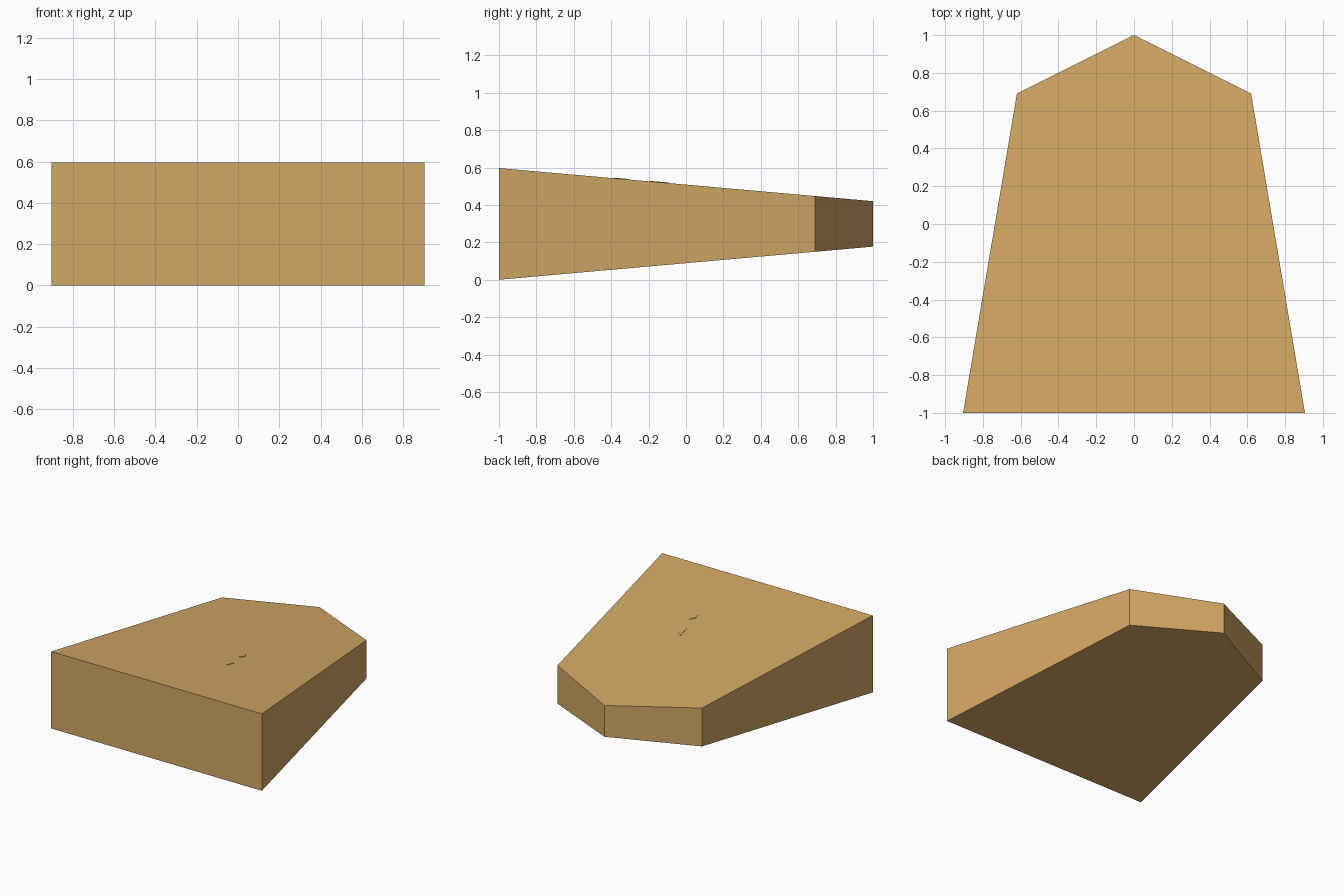
import bpy
import bmesh

cube = bpy.data.objects.get("Cube")
if cube:
    bpy.data.objects.remove(cube, do_unlink=True)

wood = bpy.data.materials.new("warm_wood")
wood.use_nodes = True
color = (0.65, 0.39, 0.128, 1)
wood.diffuse_color = color
wood.node_tree.nodes["Principled BSDF"].inputs["Base Color"].default_value = color


def top_z(y):
    # The upper face slopes down towards the pointed end
    return 0.597 - 0.0885 * (y + 1)


def slab(name, outline, bottom, top):
    """Extrude a plan outline between two sloping height functions."""
    bm = bmesh.new()
    low = [bm.verts.new((x, y, bottom(y))) for x, y in outline]
    high = [bm.verts.new((x, y, top(y))) for x, y in outline]
    bm.faces.new(low)
    bm.faces.new(high)
    for i in range(len(outline)):
        j = (i + 1) % len(outline)
        bm.faces.new((low[i], low[j], high[j], high[i]))
    bmesh.ops.recalc_face_normals(bm, faces=bm.faces)
    mesh = bpy.data.meshes.new(name)
    bm.to_mesh(mesh)
    bm.free()
    mesh.materials.append(wood)
    obj = bpy.data.objects.new(name, mesh)
    bpy.context.collection.objects.link(obj)
    return obj


# Five-sided wedge body, thinner at the pointed end
half = [(0.905, -1), (0.62, 0.69)]
outline = half + [(0, 1)] + [(-x, y) for x, y in reversed(half)]
slab("wedge_body", outline, lambda y: 0.597 - top_z(y), top_z)

# Tiny wood slivers barely proud of the upper face
slivers = {
    "large_sliver": [(0.11, -0.09), (0.13, -0.195), (0.17, -0.16), (0.15, -0.115)],
    "small_sliver": [(0.16, -0.36), (0.168, -0.385), (0.188, -0.31)],
}
for name, points in slivers.items():
    slab(name, points, lambda y: top_z(y) - 0.005, lambda y: top_z(y) + 0.003)
